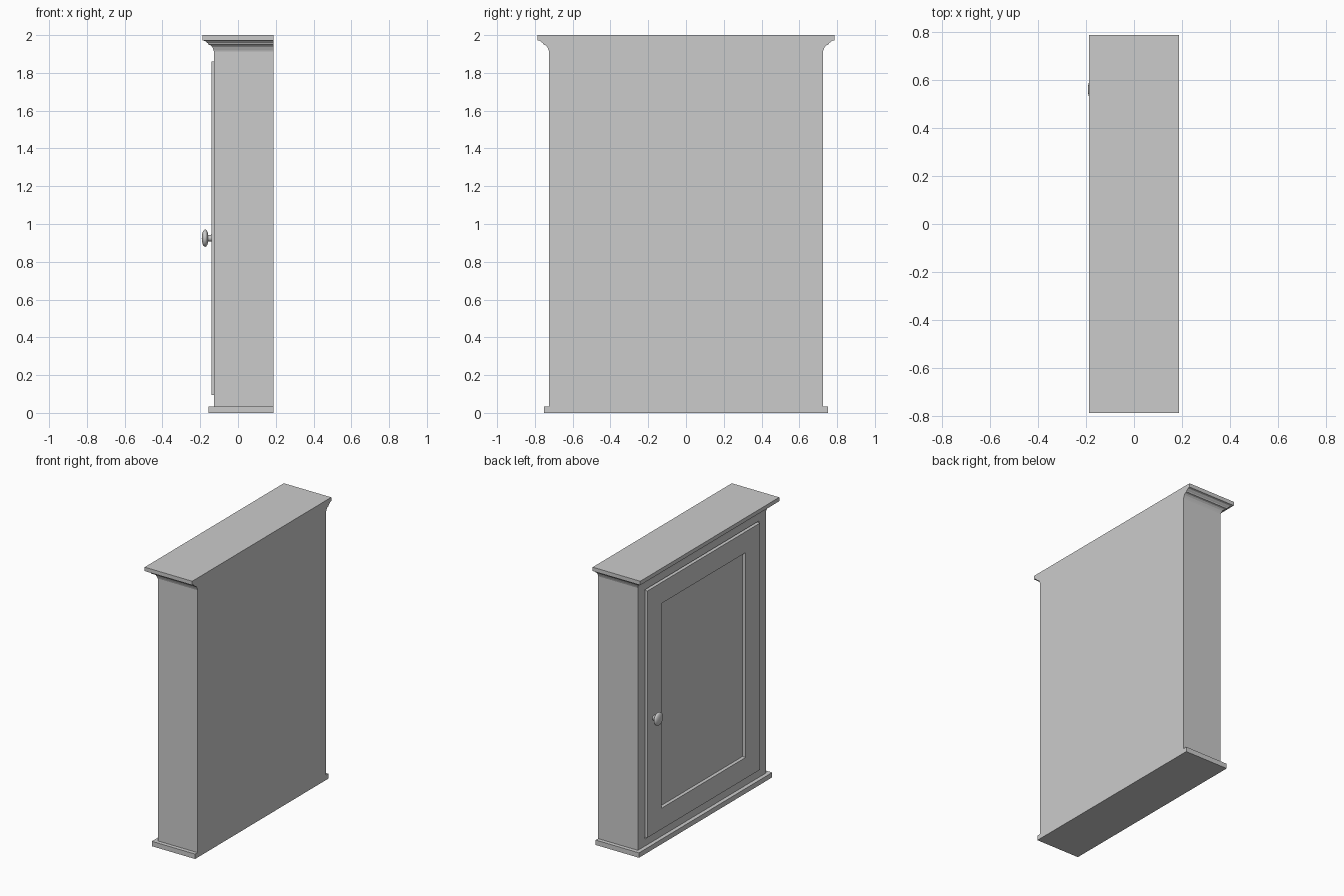
import bpy, bmesh, math

if "Cube" in bpy.data.objects:
    bpy.data.objects.remove(bpy.data.objects["Cube"])

BACK, FRONT, HALF = 0.188, -0.127, 0.725   # carcass back, front plane, half width

paint = bpy.data.materials.new("light grey paint")
paint.diffuse_color = (0.6, 0.6, 0.6, 1)
paint.use_nodes = True
paint.node_tree.nodes["Principled BSDF"].inputs["Base Color"].default_value = paint.diffuse_color


def finish(name, bm):
    bmesh.ops.recalc_face_normals(bm, faces=bm.faces)
    me = bpy.data.meshes.new(name)
    bm.to_mesh(me)
    bm.free()
    me.materials.append(paint)
    ob = bpy.data.objects.new(name, me)
    bpy.context.collection.objects.link(ob)
    return ob


def box(name, x0, x1, y0, y1, z0, z1):
    bm = bmesh.new()
    bmesh.ops.create_cube(bm, size=1)
    for v in bm.verts:
        v.co = ((x0 + x1) / 2 + v.co.x * (x1 - x0),
                (y0 + y1) / 2 + v.co.y * (y1 - y0),
                (z0 + z1) / 2 + v.co.z * (z1 - z0))
    return finish(name, bm)


def moulding(name, profile):
    """Sweep (overhang, z) points round the front and both ends; the back stays flat."""
    bm = bmesh.new()
    rings = []
    for o, z in profile:
        x, y = FRONT - o, HALF + o
        rings.append([bm.verts.new(c) for c in
                      ((x, -y, z), (BACK, -y, z), (BACK, y, z), (x, y, z))])
    for a, b in zip(rings, rings[1:]):
        for i in range(4):
            j = (i + 1) % 4
            bm.faces.new((a[i], a[j], b[j], b[i]))
    bm.faces.new(rings[0])
    bm.faces.new(rings[-1])
    return finish(name, bm)


def frame(name, x0, x1, y, z0, z1, stile, bottom, top):
    """Two full-height stiles with rails between them."""
    for side, s in (("left", 1), ("right", -1)):
        ya, yb = sorted((s * y, s * (y - stile)))
        box(f"{name}_{side}_stile", x0, x1, ya, yb, z0, z1)
    yi = y - stile
    box(f"{name}_bottom_rail", x0, x1, -yi, yi, z0, z0 + bottom)
    box(f"{name}_top_rail", x0, x1, -yi, yi, z1 - top, z1)


# Carcass and the face frame round the door opening
box("carcass", -0.10, BACK, -HALF, HALF, 0.03, 1.95)
frame("face_frame", FRONT, -0.10, HALF, 0.03, 1.95, 0.081, 0.056, 0.081)

# Plinth and stepped crown
moulding("plinth", [(0.028, 0), (0.028, 0.035)])
moulding("crown", [(0, 1.912), (0.003, 1.922), (0.009, 1.936), (0.018, 1.946),
                   (0.03, 1.95), (0.033, 1.957), (0.04, 1.963), (0.046, 1.969),
                   (0.061, 1.972), (0.061, 2.0)])

# Door: stiles, rails and a recessed panel
frame("door", -0.14, -0.101, 0.637, 0.095, 1.86, 0.162, 0.15, 0.15)
box("door_panel", -0.115, -0.099, -0.48, 0.48, 0.24, 1.72)

# Turned knob, lathed about the x axis: stem then flattened ball
profile = [(0.0, -0.138), (0.02, -0.138), (0.017, -0.145), (0.017, -0.158)]
for k in range(11):
    a = math.radians(25 + 155 * k / 10)
    profile.append((max(0.0, 0.046 * math.sin(a)), -0.174 + 0.018 * math.cos(a)))
bm = bmesh.new()
pts = [bm.verts.new((x, 0.56 + r, 0.925)) for r, x in profile]
edges = [bm.edges.new(p) for p in zip(pts, pts[1:])]
bmesh.ops.spin(bm, geom=pts + edges, cent=(0, 0.56, 0.925), axis=(1, 0, 0),
               angle=math.tau, steps=32)
bmesh.ops.remove_doubles(bm, verts=bm.verts, dist=0.0002)
knob = finish("knob", bm)
bpy.context.view_layer.objects.active = knob
knob.select_set(True)
bpy.ops.object.shade_smooth_by_angle(angle=math.radians(40))
